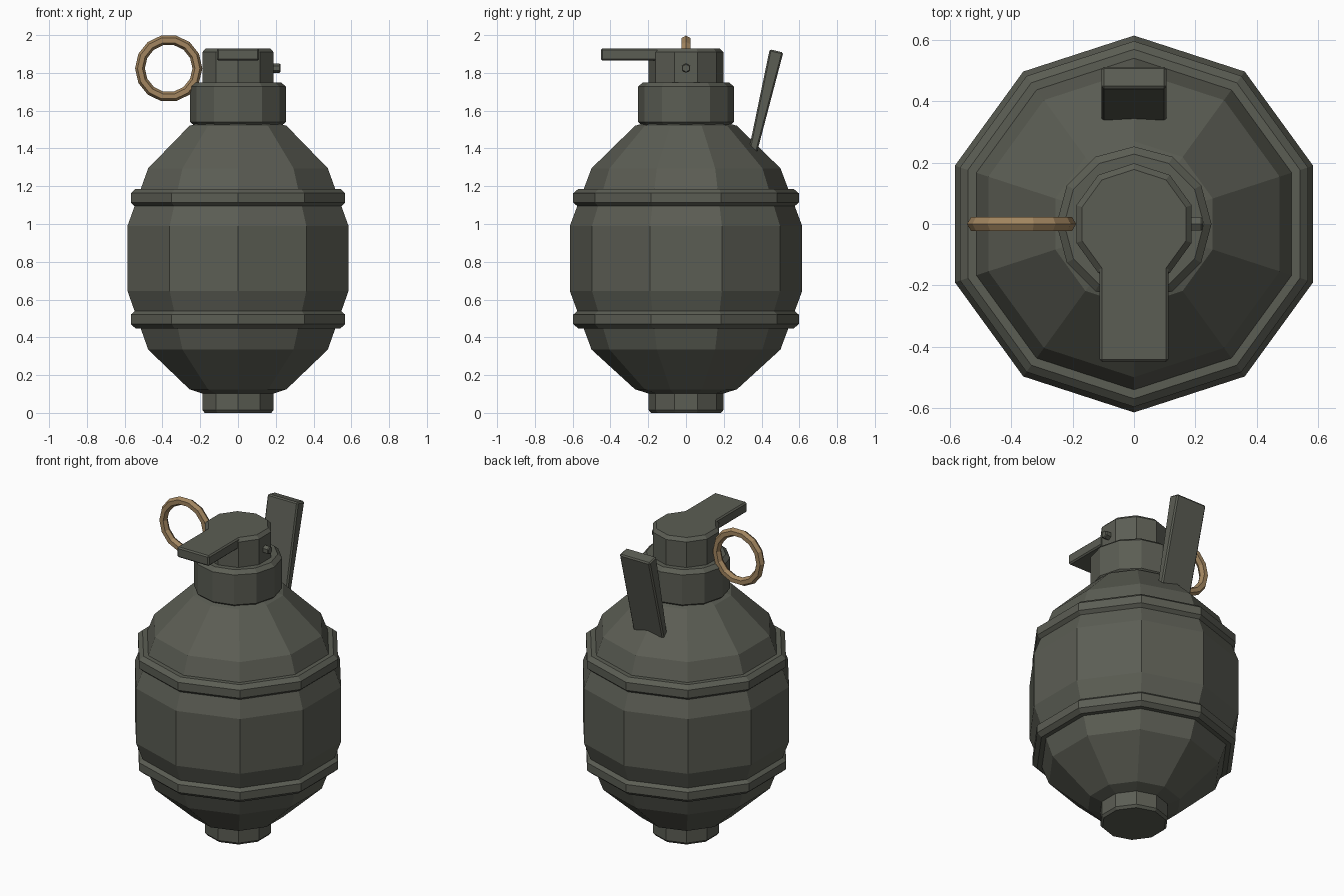
import bpy, bmesh, math
from mathutils import Vector

cube = bpy.data.objects.get("Cube")
if cube:
    bpy.data.objects.remove(cube, do_unlink=True)


def material(name, color):
    m = bpy.data.materials.new(name)
    m.use_nodes = True
    m.diffuse_color = color
    m.node_tree.nodes["Principled BSDF"].inputs["Base Color"].default_value = color
    return m


OLIVE = material("olive grey", (0.105, 0.11, 0.088, 1))
BRASS = material("brass", (0.36, 0.235, 0.115, 1))


def finish(name, bm, mat, bevel=0):
    bmesh.ops.recalc_face_normals(bm, faces=bm.faces)
    mesh = bpy.data.meshes.new(name)
    bm.to_mesh(mesh)
    bm.free()
    mesh.materials.append(mat)
    obj = bpy.data.objects.new(name, mesh)
    bpy.context.collection.objects.link(obj)
    if bevel:
        mod = obj.modifiers.new("edge_bevel", "BEVEL")
        mod.width, mod.segments = bevel, 1
    return obj


def bridge(bm, a, b):
    for i in range(len(a)):
        j = (i + 1) % len(a)
        bm.faces.new((a[i], a[j], b[j], b[i]))


def lathe(name, profile, sides=10, closed=False, mat=OLIVE):
    """Spin (radius, z) points about z, with a corner on the y axis."""
    bm = bmesh.new()
    rings = []
    for r, z in profile:
        angles = [math.pi / 2 + math.tau * i / sides for i in range(sides)]
        rings.append([bm.verts.new((r * math.cos(a), r * math.sin(a), z)) for a in angles])
    for a, b in zip(rings, rings[1:]):
        bridge(bm, a, b)
    if closed:
        bridge(bm, rings[-1], rings[0])
    else:
        bm.faces.new(rings[0])
        bm.faces.new(rings[-1])
    return finish(name, bm, mat)


def plate(name, outline, half_width, bevel):
    """Extrude a (y, z) side outline across x."""
    bm = bmesh.new()
    left, right = [[bm.verts.new((x, y, z)) for y, z in outline]
                   for x in (half_width, -half_width)]
    bridge(bm, left, right)
    bm.faces.new(left)
    bm.faces.new(right)
    return finish(name, bm, OLIVE, bevel)


# Faceted body and foot
lathe("body", [(0.19, 0.1), (0.27, 0.125), (0.5, 0.335), (0.615, 0.645),
               (0.615, 0.99), (0.5, 1.295), (0.27, 1.52), (0.2, 1.54)])
lathe("foot", [(0.185, 0), (0.198, 0.015), (0.198, 0.11)])

# Raised bands around the body
for name, z in (("lower_band", 0.495), ("upper_band", 1.138)):
    lathe(name, [(0.53, z - 0.048), (0.57, z - 0.048), (0.597, z - 0.025),
                 (0.597, z + 0.025), (0.57, z + 0.048), (0.53, z + 0.048)], closed=True)

# Collar and head
lathe("collar", [(0.23, 1.52), (0.253, 1.54), (0.253, 1.728), (0.228, 1.75)], sides=12)
lathe("head", [(0.198, 1.74), (0.198, 1.91), (0.178, 1.93)])

# Front lever and leaning rear lever
plate("front_lever", [(-0.45, 1.865), (-0.45, 1.93), (-0.05, 1.93), (-0.05, 1.865)],
      0.112, 0.008)
plate("rear_lever", [(0.443, 1.925), (0.515, 1.908), (0.376, 1.38), (0.331, 1.385)],
      0.106, 0.008)

# Hexagonal pin end on the left of the head
pin = lathe("pin_end", [(0.025, 0.15), (0.025, 0.219), (0.02, 0.225)], sides=6)
pin.rotation_euler = (math.pi / 2, 0, math.pi / 2)
pin.location.z = 1.825

# Pull ring
bm = bmesh.new()
MAJOR, MINOR, SEGMENTS, TUBE = 0.152, 0.026, 14, 6
loops = []
for i in range(SEGMENTS):
    a = math.tau * i / SEGMENTS
    out = Vector((math.cos(a), 0, math.sin(a)))
    loops.append([])
    for j in range(TUBE):
        b = math.tau * j / TUBE
        p = out * (MAJOR + MINOR * math.cos(b)) + Vector((0, MINOR * math.sin(b), 0))
        loops[-1].append(bm.verts.new(p + Vector((-0.367, 0, 1.824))))
for i in range(SEGMENTS):
    bridge(bm, loops[i], loops[(i + 1) % SEGMENTS])
finish("pull_ring", bm, BRASS)
